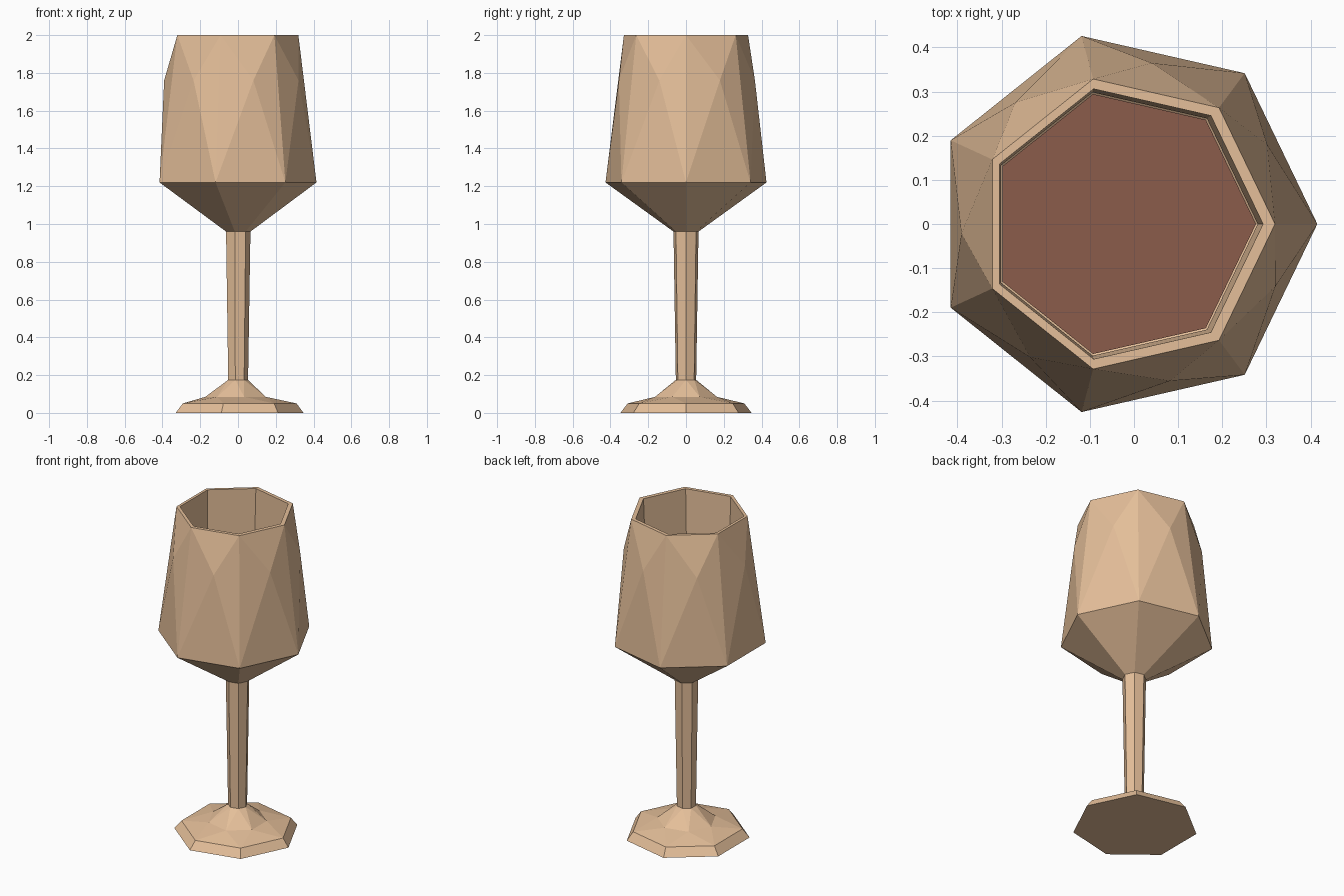
import bpy, bmesh, math

if "Cube" in bpy.data.objects:
    bpy.data.objects.remove(bpy.data.objects["Cube"])

SIDES = 7
STEP = 2 * math.pi / SIDES


def material(name, rgb):
    m = bpy.data.materials.new(name)
    m.diffuse_color = (*rgb, 1)
    m.use_nodes = True
    m.node_tree.nodes["Principled BSDF"].inputs["Base Color"].default_value = m.diffuse_color
    return m


GLASS = material("tan_glass", (0.78, 0.52, 0.32))
WINE = material("red_brown_wine", (0.26, 0.107, 0.07))


def ring(bm, r, z, cx, twist=0.0):
    """Heptagon of vertices with one corner toward +x."""
    return [bm.verts.new((cx + r * math.cos(i * STEP + twist), r * math.sin(i * STEP + twist), z))
            for i in range(SIDES)]


def bridge(bm, lower, upper):
    for i in range(SIDES):
        j = (i + 1) % SIDES
        bm.faces.new((lower[i], lower[j], upper[j], upper[i]))


def facet(bm, low, mid, high, valley):
    """Cut-gem band: mid points sit between the corners of low and high."""
    for i in range(SIDES):
        j = (i + 1) % SIDES
        bm.faces.new((low[i], low[j], mid[i]))
        bm.faces.new((mid[i], high[j], high[i]))
        if valley:
            bm.faces.new((mid[i], low[j], mid[j]))
            bm.faces.new((mid[i], mid[j], high[j]))
        else:
            bm.faces.new((mid[i], low[j], high[j]))
            bm.faces.new((mid[j], high[j], low[j]))


def finish(bm, name, mat):
    bmesh.ops.recalc_face_normals(bm, faces=bm.faces)
    me = bpy.data.meshes.new(name)
    bm.to_mesh(me)
    bm.free()
    me.materials.append(mat)
    ob = bpy.data.objects.new(name, me)
    bpy.context.collection.objects.link(ob)
    return ob


# Bowl: cone underside, faceted wall, rim and hollow inside
bm = bmesh.new()
C = -0.0216
neck = ring(bm, 0.068, 0.96, -0.002)
belly = ring(bm, 0.437, 1.22, C)
mid = ring(bm, 0.37, 1.76, C, STEP / 2 + math.radians(3.3))
rim = ring(bm, 0.337, 2.0, -0.0175)
lip = ring(bm, 0.314, 2.0, C)
inner = ring(bm, 0.306, 1.7, C - 0.004)
deep = ring(bm, 0.306, 1.25, C - 0.004)
floor = ring(bm, 0.05, 1.05, -0.002)
bm.faces.new(neck)
bridge(bm, neck, belly)
facet(bm, belly, mid, rim, valley=False)
bridge(bm, rim, lip)
bridge(bm, lip, inner)
bridge(bm, inner, deep)
bridge(bm, deep, floor)
bm.faces.new(floor)
finish(bm, "bowl", GLASS)

# Wine: solid filling the lower bowl
bm = bmesh.new()
base = ring(bm, 0.046, 1.06, -0.002)
side = ring(bm, 0.302, 1.26, C - 0.004)
surface = ring(bm, 0.302, 1.66, C - 0.004)
bm.faces.new(base)
bridge(bm, base, side)
bridge(bm, side, surface)
bm.faces.new(surface)
finish(bm, "wine", WINE)

# Stem: slightly tapered column
bm = bmesh.new()
bottom = ring(bm, 0.055, 0.16, -0.002)
bridge(bm, bottom, ring(bm, 0.068, 0.965, -0.002))
finish(bm, "stem", GLASS)

# Foot: bevelled plate rising in facets to the stem
bm = bmesh.new()
ground = ring(bm, 0.356, 0.0, -0.009)
edge = ring(bm, 0.317, 0.05, -0.007)
slope = ring(bm, 0.168, 0.085, -0.005, STEP / 2)
collar = ring(bm, 0.055, 0.175, -0.002)
bm.faces.new(ground)
bridge(bm, ground, edge)
facet(bm, edge, slope, collar, valley=True)
finish(bm, "foot", GLASS)
